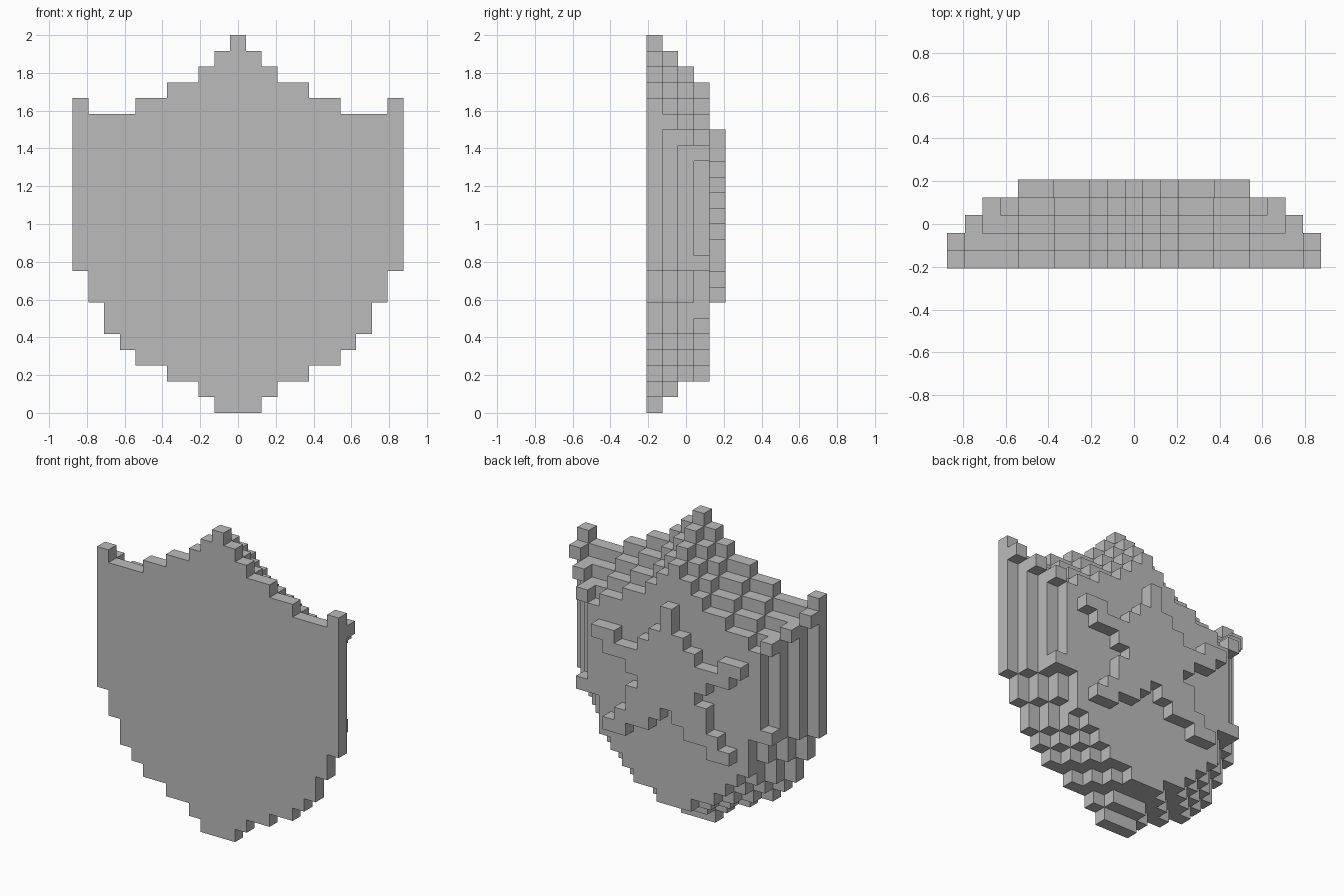
import bpy
import bmesh

if "Cube" in bpy.data.objects:
    bpy.data.objects.remove(bpy.data.objects["Cube"], do_unlink=True)

UNIT = 1 / 12            # edge of one block
WIDTH, LAYERS = 10, 5    # half width in blocks, depth in blocks

# Outline of the front plate: lower and upper block height, centre column outwards
LOWER = [0, 0, 1, 2, 2, 3, 3, 4, 5, 7, 9]
UPPER = [24, 23, 22, 21, 21, 20, 20, 19, 19, 19, 20]

# Star columns: (column, lower, upper)
STAR = [(0, 10, 18), (1, 9, 16), (2, 8, 15), (3, 8, 11), (3, 12, 14),
        (4, 7, 9), (4, 13, 14), (5, 7, 8), (5, 13, 15), (6, 14, 15)]


def add_run(cells, column, layer, low, high):
    """Stack blocks in a column and its mirror image."""
    for z in range(low, high):
        cells.add((column, layer, z))
        cells.add((-column, layer, z))


def make_material(name, color):
    mat = bpy.data.materials.new(name)
    mat.use_nodes = True
    mat.diffuse_color = color
    mat.node_tree.nodes["Principled BSDF"].inputs["Base Color"].default_value = color
    return mat


def build_blocks(name, cells, solid, mat):
    """Skin the blocks, leaving out every face shared with another block."""
    bm = bmesh.new()
    corners = {}

    def corner(p):
        if p not in corners:
            corners[p] = bm.verts.new(((p[0] - 0.5) * UNIT,
                                       (p[1] - LAYERS / 2) * UNIT,
                                       p[2] * UNIT))
        return corners[p]

    for cell in sorted(cells):
        for axis in range(3):
            u, v = (axis + 1) % 3, (axis + 2) % 3
            for side in (0, 1):
                other = list(cell)
                other[axis] += 2 * side - 1
                if tuple(other) in solid:
                    continue
                ring = []
                for du, dv in ((0, 0), (1, 0), (1, 1), (0, 1)):
                    p = list(cell)
                    p[axis] += side
                    p[u] += du
                    p[v] += dv
                    ring.append(corner(tuple(p)))
                bm.faces.new(ring if side else ring[::-1])

    # Merge flat areas into single faces
    bmesh.ops.dissolve_limit(bm, angle_limit=0.01, verts=bm.verts[:], edges=bm.edges[:])
    mesh = bpy.data.meshes.new(name)
    bm.to_mesh(mesh)
    bm.free()
    mesh.materials.append(mat)
    obj = bpy.data.objects.new(name, mesh)
    bpy.context.collection.objects.link(obj)
    return obj


# Shield body: each layer steps inwards at the sides and downwards at the top
body = set()
for layer in range(LAYERS - 1):
    for col in range(WIDTH + 1 - layer):
        low = max(LOWER[col + layer], min(layer, 2))
        add_run(body, col, layer, low, UPPER[col] - layer)
    # Raised horn at the upper corner
    if layer:
        add_run(body, WIDTH + 1 - layer, layer, 19 - layer, 20 - layer)

# Small ledges near the lower corners of the last layer
add_run(body, 8, 3, 9, 10)
add_run(body, 6, 3, 6, 7)

# Star emblem on the outermost layer
star = set()
for col, low, high in STAR:
    add_run(star, col, LAYERS - 1, low, high)

grey = make_material("plain grey", (0.5, 0.5, 0.5, 1.0))
build_blocks("shield_body", body, body | star, grey)
build_blocks("star_emblem", star, body | star, grey)
